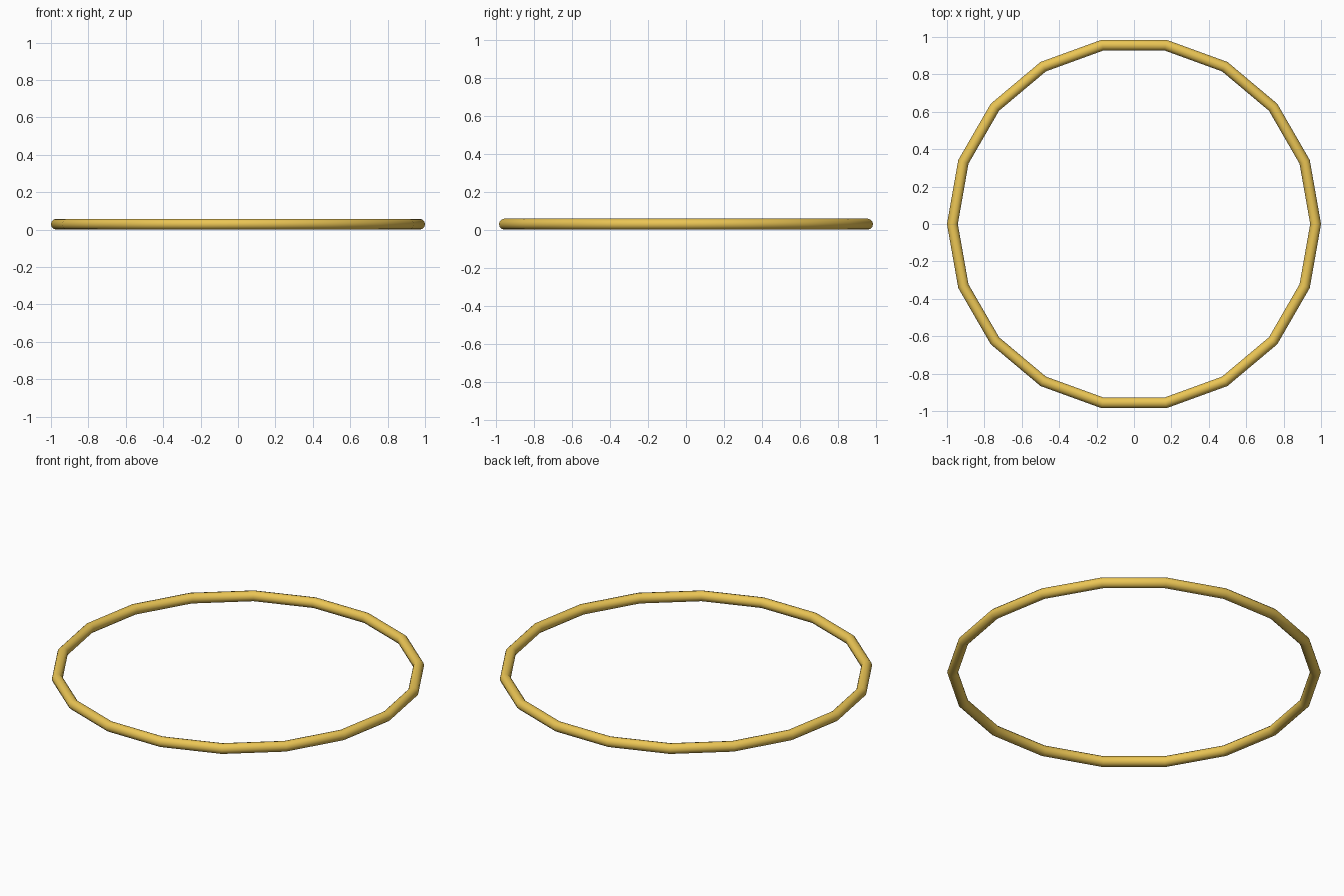
import bpy

if "Cube" in bpy.data.objects:
    bpy.data.objects.remove(bpy.data.objects["Cube"])

# Thin hoop: 18 straight segments with a round tube section
TUBE = 0.029
bpy.ops.mesh.primitive_torus_add(
    major_segments=18, minor_segments=12,
    major_radius=1.0 - TUBE, minor_radius=TUBE,
    location=(0, 0, TUBE))
ring = bpy.context.object
ring.name = "ring"
bpy.ops.object.shade_smooth()

# Golden yellow finish
gold = bpy.data.materials.new("gold")
gold.diffuse_color = (0.83, 0.56, 0.09, 1)
gold.use_nodes = True
gold.node_tree.nodes["Principled BSDF"].inputs["Base Color"].default_value = gold.diffuse_color
ring.data.materials.append(gold)
